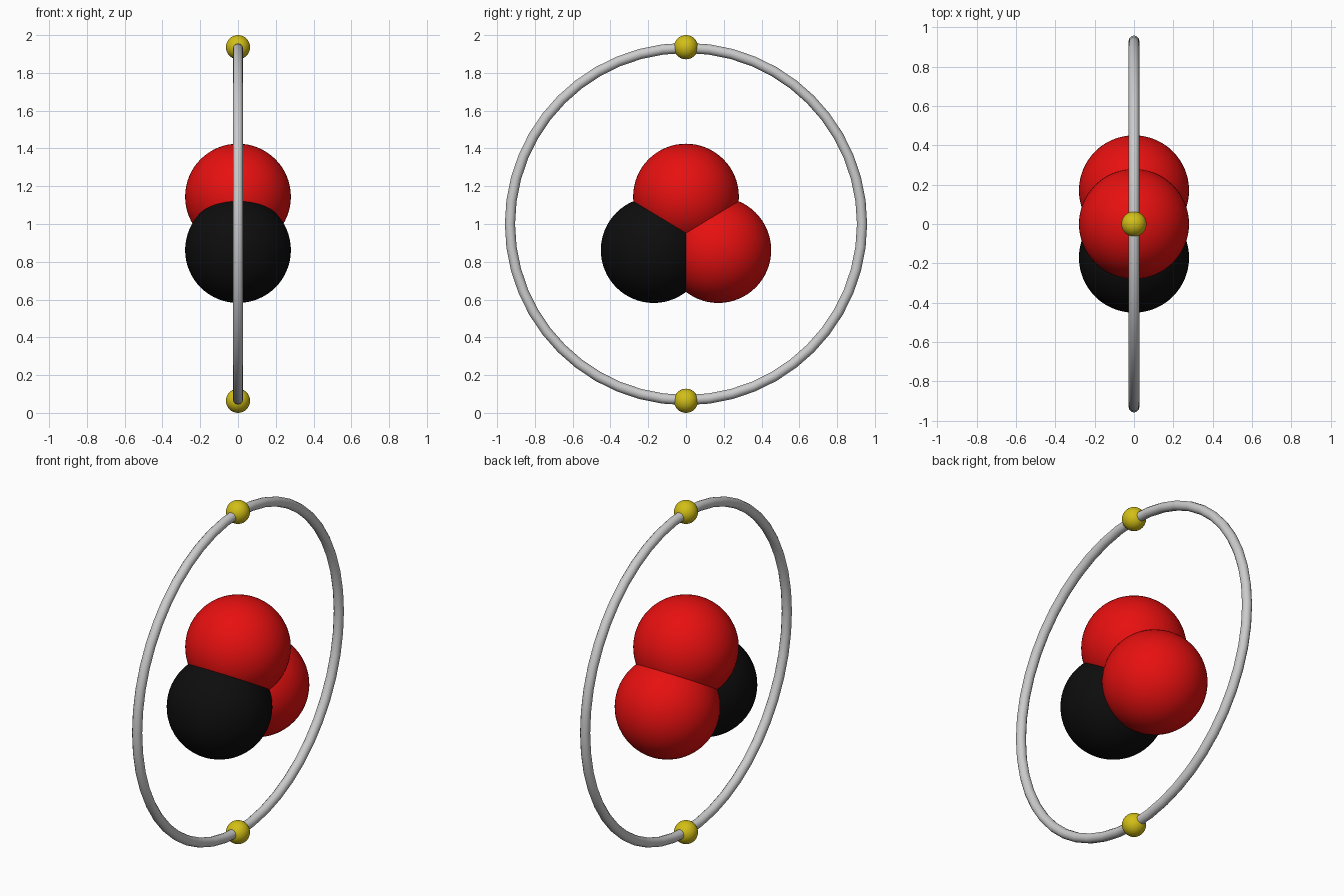
import bpy
import math

if "Cube" in bpy.data.objects:
    bpy.data.objects.remove(bpy.data.objects["Cube"])


def material(name, rgb):
    mat = bpy.data.materials.new(name)
    mat.diffuse_color = (*rgb, 1.0)
    mat.use_nodes = True
    mat.node_tree.nodes["Principled BSDF"].inputs["Base Color"].default_value = mat.diffuse_color
    return mat


red = material("red", (0.8, 0.005, 0.005))
black = material("black", (0.004, 0.004, 0.004))
yellow = material("yellow", (0.65, 0.52, 0.008))


def ball(name, radius, y, z, mat, segments, rings):
    bpy.ops.mesh.primitive_uv_sphere_add(
        segments=segments, ring_count=rings, radius=radius, location=(0, y, z))
    obj = bpy.context.object
    obj.name = name
    obj.data.materials.append(mat)
    bpy.ops.object.shade_smooth()


# Nucleus: three overlapping balls
ball("nucleus_ball_top", 0.28, 0, 1.145, red, 64, 32)
ball("nucleus_ball_right", 0.28, 0.171, 0.862, red, 64, 32)
ball("nucleus_ball_left", 0.28, -0.171, 0.862, black, 64, 32)

# Orbit ring standing in the side plane
bpy.ops.mesh.primitive_torus_add(
    major_segments=48, minor_segments=12, major_radius=0.932,
    minor_radius=0.027, location=(0, 0, 1), rotation=(0, math.pi / 2, 0))
bpy.context.object.name = "orbit_ring"
bpy.ops.object.shade_smooth()

# Small orbiting balls at the top and bottom of the ring
for label, side in (("top", 1), ("bottom", -1)):
    ball("orbit_ball_" + label, 0.064, 0, 1 + side * 0.936, yellow, 32, 16)
